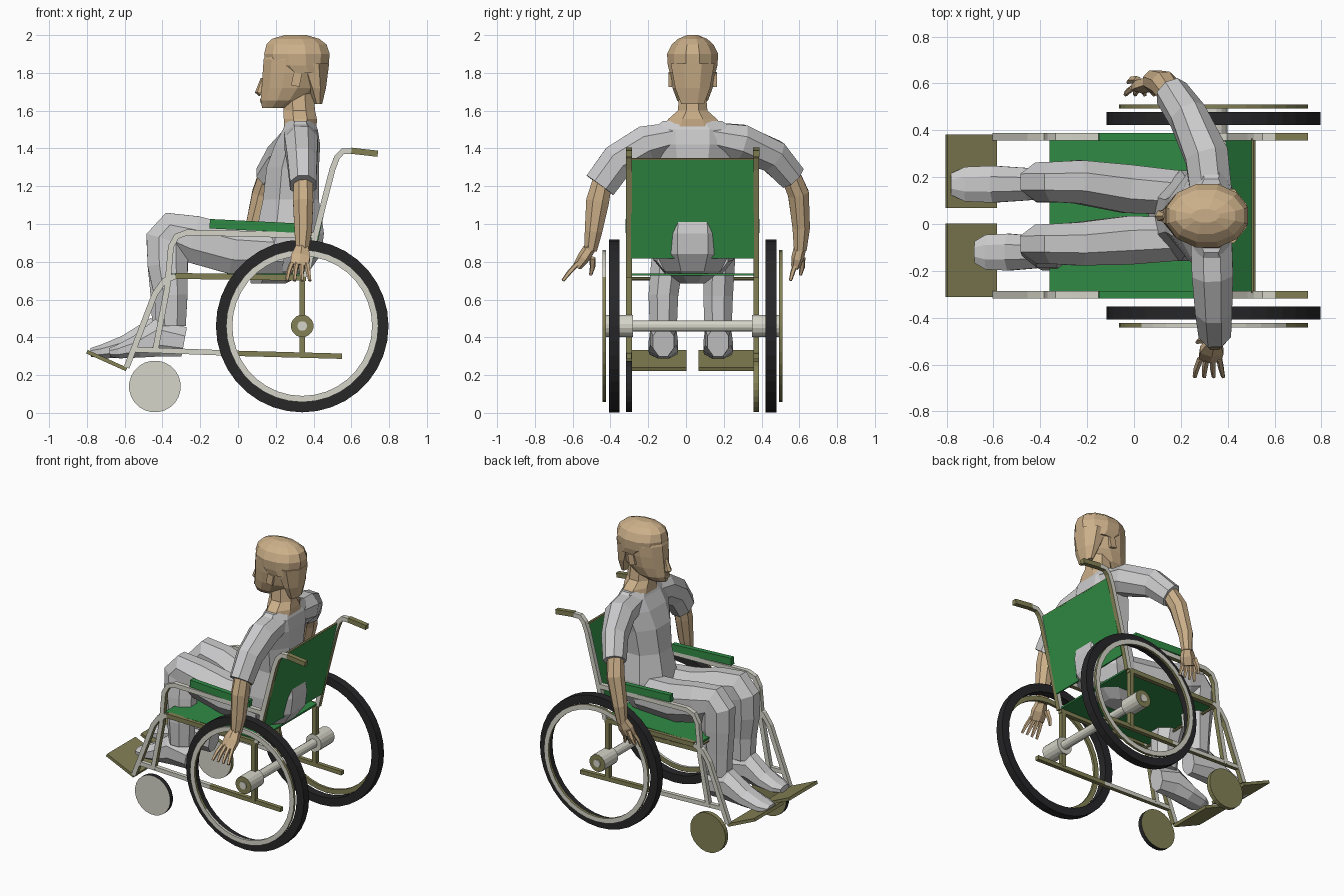
import bpy, bmesh, math
from mathutils import Vector, Matrix

CY = 0.035  # centre line of chair and sitter


def material(name, col):
    m = bpy.data.materials.new(name)
    m.diffuse_color = (*col, 1)
    return m


CLOTH = material("grey cloth", (0.60, 0.60, 0.61))
SKIN = material("tan skin", (0.60, 0.43, 0.25))
GREEN = material("green canvas", (0.03, 0.26, 0.06))
BLACK = material("black rubber", (0.02, 0.02, 0.022))
WHITE = material("pale metal", (0.66, 0.66, 0.58))
OLIVE = material("olive metal", (0.23, 0.22, 0.09))


def finish(name, bm, mats, rule=None):
    bmesh.ops.recalc_face_normals(bm, faces=bm.faces)
    bm.normal_update()
    if rule:
        for f in bm.faces:
            f.material_index = int(rule(f.normal))
    me = bpy.data.meshes.new(name)
    bm.to_mesh(me)
    bm.free()
    for m in mats:
        me.materials.append(m)
    ob = bpy.data.objects.new(name, me)
    bpy.context.collection.objects.link(ob)
    return ob


def loft(name, pts, mats, n=8, ref=(0, 1, 0), axis=None, rule=None):
    """Skin rings along a path; each point is x, y, z, radius along ref, other radius."""
    bm = bmesh.new()
    cs = [Vector(p[:3]) for p in pts]
    rings = []
    for i, p in enumerate(pts):
        a, b = cs[max(i - 1, 0)], cs[min(i + 1, len(cs) - 1)]
        if 0 < i < len(cs) - 1:
            t = (cs[i] - a).normalized() + (b - cs[i]).normalized()
        else:
            t = b - a
        t = Vector(axis) if axis else t.normalized()
        u = Vector(ref)
        u = (u - t * u.dot(t)).normalized()
        v = t.cross(u)
        ring = []
        for k in range(n):
            w = 2 * math.pi * (k + 0.5) / n
            ring.append(bm.verts.new(cs[i] + u * p[3] * math.cos(w) + v * p[-1] * math.sin(w)))
        rings.append(ring)
    for r, s in zip(rings, rings[1:]):
        for k in range(n):
            bm.faces.new((r[k], r[(k + 1) % n], s[(k + 1) % n], s[k]))
    bm.faces.new(rings[0])
    bm.faces.new(rings[-1])
    return finish(name, bm, mats, rule)


def tube(name, y, path, mats, r=0.022, rule=None):
    return loft(name, [(x, y, z, r, r) for x, z in path], mats, 4, rule=rule)


def box(name, c, size, mats, tilt=0):
    bm = bmesh.new()
    bmesh.ops.create_cube(bm, size=1, matrix=Matrix.Translation(c) @ Matrix.Rotation(tilt, 4, 'Y')
                          @ Matrix.Diagonal((*size, 1)))
    return finish(name, bm, mats)


def hoop(name, cx, cz, r0, r1, y0, y1, mats, rule=None, n=36):
    bm = bmesh.new()
    rings = []
    for k in range(n):
        w = 2 * math.pi * k / n
        rings.append([bm.verts.new((cx + r * math.cos(w), y, cz + r * math.sin(w)))
                      for r, y in ((r0, y0), (r1, y0), (r1, y1), (r0, y1))])
    for k in range(n):
        a, b = rings[k], rings[(k + 1) % n]
        for j in range(4):
            bm.faces.new((a[j], a[(j + 1) % 4], b[(j + 1) % 4], b[j]))
    return finish(name, bm, mats, rule)


def rear_under(nm):
    return nm.x > 0.5 or nm.z < -0.7


# Chair sides: square tubes, olive on their rear and under faces
METAL = [WHITE, OLIVE]
for s, side in ((-1, "right"), (1, "left")):
    y = CY + s * 0.337
    tube(f"back_upright_{side}", y, [(0.36, 0.72), (0.41, 0.94), (0.50, 1.29), (0.525, 1.355),
                                     (0.555, 1.385), (0.61, 1.385)], METAL, rule=rear_under)
    tube(f"push_handle_{side}", y, [(0.60, 1.388), (0.74, 1.372)], [OLIVE], 0.023)
    tube(f"arm_tube_{side}", y, [(0.41, 0.94), (-0.27, 0.955), (-0.325, 0.935), (-0.355, 0.88),
                                 (-0.375, 0.66), (-0.44, 0.32)], METAL, rule=rear_under)
    tube(f"seat_tube_{side}", y, [(0.36, 0.715), (-0.33, 0.725)], [OLIVE])
    tube(f"footrest_tube_{side}", y, [(-0.33, 0.725), (-0.39, 0.70), (-0.44, 0.63), (-0.59, 0.24)],
         METAL, rule=rear_under)
    tube(f"lower_tube_front_{side}", y, [(-0.54, 0.335), (0.0, 0.315)], METAL, 0.02, rule=rear_under)
    tube(f"lower_tube_rear_{side}", y, [(0.0, 0.315), (0.55, 0.30)], [OLIVE], 0.02)
    tube(f"axle_post_{side}", y, [(0.34, 0.31), (0.34, 0.72)], [OLIVE])
    box(f"armrest_{side}", (0.08, y, 0.99), (0.46, 0.034, 0.05), [GREEN], 0.05)
    box(f"footplate_{side}", (-0.695, CY + s * 0.19, 0.277), (0.23, 0.315, 0.02), [OLIVE], 0.42)
    # wheels
    w = CY + s * 0.415
    hoop(f"tyre_{side}", 0.34, 0.46, 0.40, 0.457, w - 0.028, w + 0.028, [BLACK])
    h = CY + s * 0.467
    hoop(f"hand_rim_{side}", 0.34, 0.46, 0.37, 0.403, h - 0.009, h + 0.009, METAL,
         rule=lambda nm, s=s: nm.y * s < 0.5 and not (s < 0 and nm.z > 0.6))
    loft(f"hub_{side}", [(0.34, CY + s * d, 0.46, 0.06) for d in (0.315, 0.462)], METAL, 16,
         (1, 0, 0), rule=lambda nm, s=s: nm.y * s > 0.5)
    loft(f"hub_cap_{side}", [(0.34, CY + s * d, 0.46, 0.026) for d in (0.45, 0.468)], [WHITE], 12, (1, 0, 0))
    loft(f"caster_{side}", [(-0.44, y + d, 0.14, 0.137) for d in (-0.015, 0.015)],
         [WHITE, OLIVE, BLACK if s < 0 else OLIVE], 24, (1, 0, 0),
         rule=lambda nm: 0 if nm.y < -0.5 else 1 if nm.y > 0.5 else 2)

# Chair centre
loft("axle", [(0.34, CY + d, 0.46, 0.03) for d in (-0.36, 0.36)], [WHITE], 12, (1, 0, 0))
for name, x, z in (("back_bar", 0.51, 1.34), ("seat_front_bar", -0.35, 0.71)):
    loft(name, [(x, CY + d, z, 0.009) for d in (-0.33, 0.33)], [OLIVE], 6, (1, 0, 0))
box("seat", (0.0, CY, 0.733), (0.72, 0.66, 0.012), [GREEN])
box("backrest", (0.455, CY, 1.08), (0.012, 0.65, 0.535), [GREEN], math.atan2(0.115, 0.52))


# Sitter: torso, neck and head as stacked rings (x, z, half width, half depth)
def stack(name, rows, mat, n):
    return loft(name, [(x, CY, z, a, b) for x, z, a, b in rows], [mat], n, axis=(0, 0, 1))


stack("torso", [(0.16, 0.685, 0.07, 0.10), (0.22, 0.75, 0.16, 0.17), (0.26, 0.84, 0.21, 0.195),
                (0.275, 0.95, 0.21, 0.195), (0.28, 1.13, 0.18, 0.16), (0.29, 1.30, 0.205, 0.15),
                (0.315, 1.42, 0.235, 0.13), (0.33, 1.50, 0.235, 0.10), (0.33, 1.545, 0.17, 0.08)], CLOTH, 8)
stack("neck", [(0.33, 1.49, 0.19, 0.092), (0.33, 1.555, 0.14, 0.095), (0.325, 1.60, 0.085, 0.09),
               (0.32, 1.70, 0.075, 0.085)], SKIN, 8)
stack("head", [(0.20, 1.615, 0.045, 0.075), (0.24, 1.655, 0.085, 0.125), (0.275, 1.72, 0.11, 0.155),
               (0.29, 1.80, 0.125, 0.165), (0.29, 1.87, 0.13, 0.16), (0.29, 1.95, 0.10, 0.13)], SKIN, 12)
stack("hair_cap", [(0.34, 1.80, 0.125, 0.14), (0.315, 1.84, 0.136, 0.17), (0.312, 1.90, 0.14, 0.18),
                   (0.31, 1.95, 0.115, 0.165), (0.305, 1.98, 0.08, 0.13), (0.305, 2.0, 0.03, 0.06)], SKIN, 12)
stack("hair_back", [(0.425, 1.635, 0.065, 0.022), (0.415, 1.72, 0.1, 0.055), (0.39, 1.85, 0.125, 0.1)], SKIN, 8)
loft("nose", [(0.135, CY, 1.77, 0.012, 0.015), (0.115, CY, 1.70, 0.026, 0.026),
              (0.125, CY, 1.685, 0.018, 0.015)], [SKIN], 6)
box("lips", (0.128, CY, 1.653), (0.025, 0.05, 0.018), [SKIN])
for s, side in ((-1, "right"), (1, "left")):
    box(f"ear_{side}", (0.31, CY + s * 0.118, 1.765), (0.045, 0.02, 0.07), [SKIN], 0.2)

# Arms: sleeve, forearm, hand with spread fingers
X = (1, 0, 0)
loft("sleeve_right", [(0.33, -0.06, 1.46, 0.095, 0.085), (0.335, -0.21, 1.425, 0.095, 0.105),
                      (0.34, -0.36, 1.335, 0.085, 0.10), (0.345, -0.455, 1.205, 0.075, 0.095)], [CLOTH], 8, X)
loft("sleeve_left", [(0.33, 0.13, 1.46, 0.095, 0.085), (0.31, 0.29, 1.43, 0.10, 0.105),
                     (0.23, 0.46, 1.36, 0.085, 0.095), (0.16, 0.56, 1.25, 0.075, 0.08)], [CLOTH], 8, X)
loft("forearm_right", [(0.345, -0.44, 1.24, 0.055), (0.345, -0.468, 1.12, 0.058, 0.066),
                       (0.345, -0.49, 0.96, 0.05), (0.34, -0.505, 0.86, 0.036)], [SKIN], 8, X)
loft("forearm_left", [(0.17, 0.54, 1.29, 0.055), (0.13, 0.595, 1.16, 0.06),
                      (0.085, 0.61, 0.98, 0.05), (0.07, 0.605, 0.86, 0.036)], [SKIN], 8, X)
for side, x, y, ox, oy in (("right", 0.34, -0.505, -0.02, -0.07), ("left", 0.07, 0.605, -0.045, -0.025)):
    loft(f"hand_{side}", [(x, y, 0.88, 0.036, 0.032), (x + ox * 0.4, y + oy * 0.5, 0.825, 0.058, 0.034),
                          (x + ox * 0.8, y + oy, 0.775, 0.055, 0.024)], [SKIN], 6, X)
    for i in range(4):
        d = (i - 1.5) * 0.027
        loft(f"finger_{side}_{i + 1}", [(x + ox * 0.8 + d, y + oy, 0.79, 0.014),
                                        (x + ox + d * 1.3, y + oy * 1.6, 0.745, 0.013),
                                        (x + ox + d * 1.5, y + oy * 2.1, 0.70, 0.009)], [SKIN], 5, X)
    loft(f"thumb_{side}", [(x + ox - 0.01, y + 0.01, 0.82, 0.018), (x + ox - 0.035, y + 0.01, 0.77, 0.015),
                           (x + ox - 0.05, y + 0.0, 0.73, 0.009)], [SKIN], 5, X)

# Legs: one loft from hip over the knee to the ankle, then the shoe
for side, hip, knee, foot, ank, tip in (("right", -0.06, -0.085, -0.12, -0.355, -0.68),
                                        ("left", 0.13, 0.18, 0.17, -0.375, -0.78)):
    loft(f"leg_{side}", [(0.24, hip, 0.85, 0.10, 0.13), (-0.03, hip * 0.6 + knee * 0.4, 0.865, 0.112, 0.14),
                         (-0.24, knee, 0.92, 0.10, 0.135), (-0.345, knee, 0.95, 0.092, 0.125),
                         (-0.375, knee, 0.91, 0.09, 0.125),
                         (-0.372, (knee + foot) / 2, 0.78, 0.09, 0.115),
                         (ank, foot, 0.62, 0.085, 0.095), (ank, foot, 0.46, 0.078, 0.085)], [CLOTH], 8)
    k = tip - ank
    loft(f"shoe_{side}", [(ank + 0.07, foot, 0.375, 0.06, 0.085), (ank + k * 0.2, foot, 0.40, 0.075, 0.11),
                          (ank + k * 0.55, foot, 0.35, 0.085, 0.065), (ank + k * 0.85, foot, 0.325, 0.08, 0.04),
                          (tip, foot, 0.32, 0.05, 0.025)], [CLOTH], 8)
